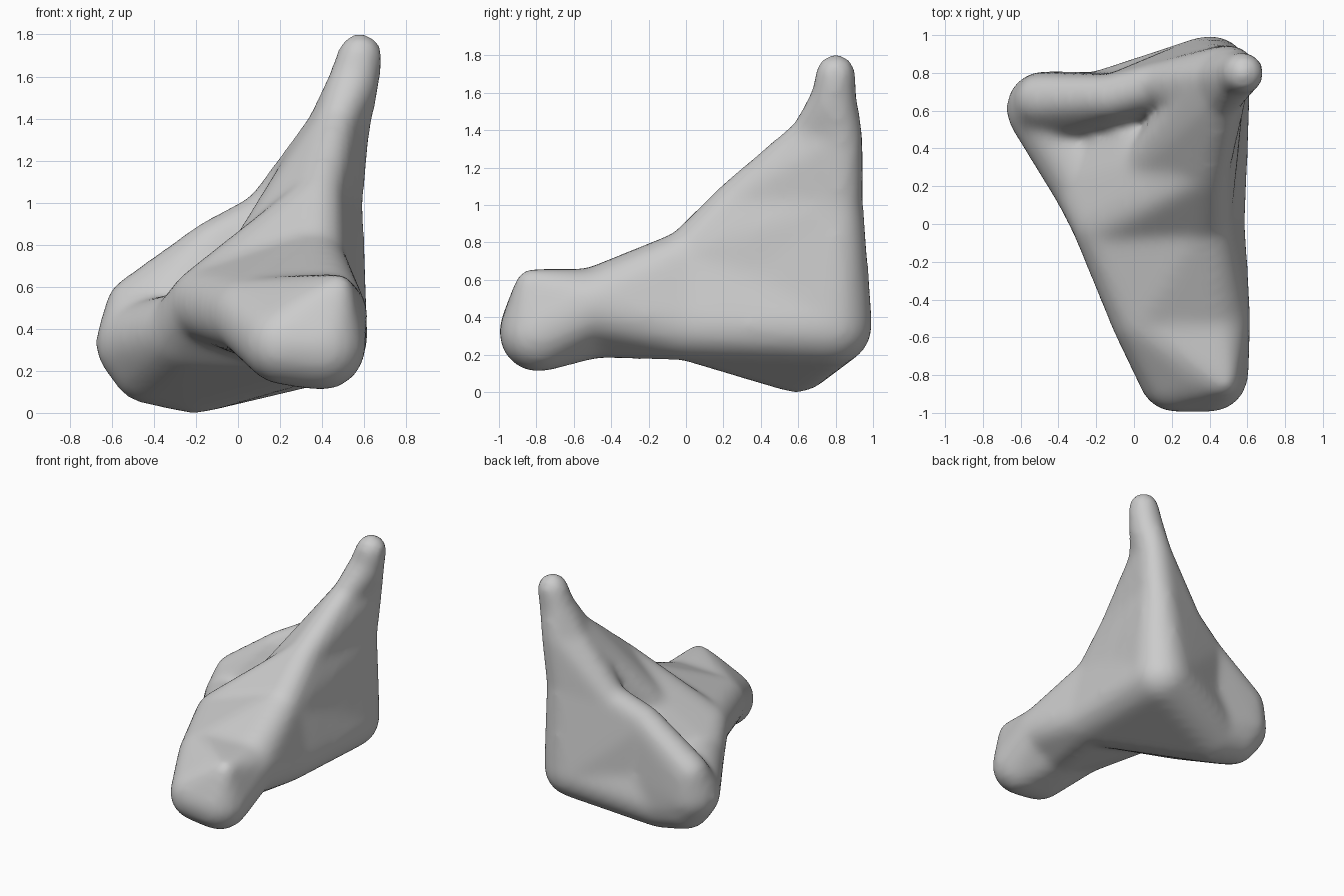
import bpy, bmesh
from mathutils import Vector

cube = bpy.data.objects.get("Cube")
if cube:
    bpy.data.objects.remove(cube)

# Control balls: x, y, z, radius
balls = {
    "tip": (.58, .80, 1.70, .11),
    "tip_base": (.55, .79, 1.57, .125),
    "neck_back": (.51, .83, 1.36, .12),
    "neck_front": (.47, .66, 1.38, .1),
    "neck_left": (.43, .77, 1.35, .11),
    "spine": (.455, .81, 1.0, .14),
    "heel": (.4, .78, .36, .22),
    "crest_back": (.14, .74, .94, .12),
    "crest_mid": (-.12, .67, .8, .12),
    "back_mid": (-.08, .63, .42, .17),
    "side_top": (-.49, .66, .51, .14),
    "side_end": (-.48, .61, .33, .2),
    "side_floor": (-.42, .6, .23, .19),
    "side_low": (-.21, .59, .205, .21),
    "crest_front": (.385, .27, 1.02, .12),
    "wall": (.36, .35, .62, .19),
    "saddle": (.365, .01, .72, .15),
    "keel": (.4, 0, .36, .19),
    "center": (.08, .3, .71, .15),
    "web": (-.15, 0, .52, .18),
    "web_side": (-.24, .2, .39, .19),
    "arm_left": (.06, -.5, .46, .185),
    "arm_right": (.42, -.5, .46, .2),
    "arm_low": (.3, -.5, .37, .19),
    "knob_left": (.22, -.8, .33, .2),
    "knob_right": (.4, -.79, .315, .21),
    "knob_top": (.33, -.77, .51, .12),
    "knob_lip": (.48, -.84, .59, .07),
}

# Each group is wrapped in one convex skin
groups = [
    "tip tip_base",
    "tip_base neck_back neck_front neck_left",
    "neck_back neck_front neck_left crest_back spine",
    "crest_back crest_mid spine heel back_mid",
    "crest_mid back_mid side_top side_end side_floor side_low",
    "back_mid side_low heel",
    "neck_back neck_front spine crest_front",
    "neck_left neck_front spine crest_front center",
    "spine crest_front saddle wall",
    "spine heel wall",
    "wall heel keel saddle",
    "crest_front center saddle web heel",
    "center back_mid web web_side heel keel",
    "side_end side_low side_floor web_side",
    "side_low heel web_side keel",
    "saddle keel web arm_left arm_right arm_low",
    "arm_left arm_right arm_low knob_left knob_right knob_top knob_lip",
]

body = bmesh.new()
for group in groups:
    part = bmesh.new()
    for name in group.split():
        x, y, z, r = balls[name]
        made = bmesh.ops.create_icosphere(part, subdivisions=3, radius=r)
        bmesh.ops.translate(part, verts=made["verts"], vec=Vector((x, y, z)))
    hull = bmesh.ops.convex_hull(part, input=part.verts[:])
    kept = {f for f in hull["geom"] if isinstance(f, bmesh.types.BMFace)}
    copies = {}
    for f in kept:
        for v in f.verts:
            if v not in copies:
                copies[v] = body.verts.new(v.co)
    for f in kept:
        body.faces.new([copies[v] for v in f.verts])
    part.free()
bmesh.ops.recalc_face_normals(body, faces=body.faces[:])

mesh = bpy.data.meshes.new("webbed_body")
body.to_mesh(mesh)
body.free()
obj = bpy.data.objects.new("webbed_body", mesh)
bpy.context.collection.objects.link(obj)

# Fuse the skins and soften the joins
remesh = obj.modifiers.new("fuse", 'REMESH')
remesh.mode = 'VOXEL'
remesh.voxel_size = .025
remesh.use_smooth_shade = True
soften = obj.modifiers.new("soften", 'SMOOTH')
soften.factor = .5
soften.iterations = 20

# Plain grey surface
mat = bpy.data.materials.new("stone_grey")
mat.use_nodes = True
grey = (.6, .6, .6, 1)
mat.diffuse_color = grey
mat.node_tree.nodes["Principled BSDF"].inputs["Base Color"].default_value = grey
mesh.materials.append(mat)
for p in mesh.polygons:
    p.use_smooth = True
